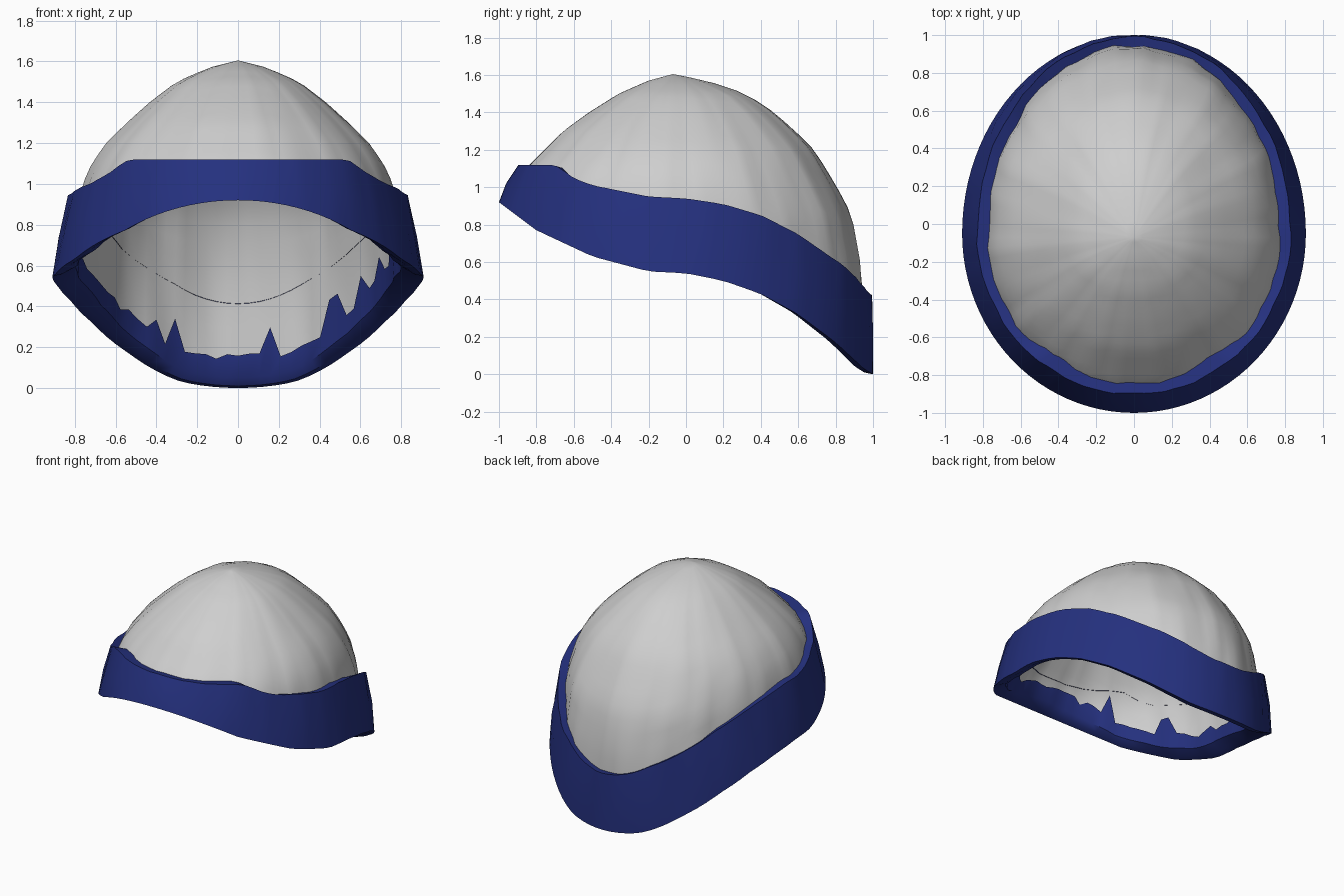
import bpy, math, random

if "Cube" in bpy.data.objects:
    bpy.data.objects.remove(bpy.data.objects["Cube"])

random.seed(4)
SEG, ROWS = 96, 20

# Dome half sizes by height: z, side, back, front (measured from the crown)
DOME = [(0.1, .82, 1.015, .92), (.4, .82, 1.015, .92), (.6, .81, 1.0, .91),
        (.85, .79, .95, .89), (1.0, .755, .87, .85), (1.1, .71, .81, .79),
        (1.2, .64, .75, .69), (1.3, .54, .65, .59), (1.4, .43, .54, .45),
        (1.5, .30, .39, .29), (1.57, .14, .18, .13), (1.605, 0, 0, 0)]
# Cuff edge heights by depth: y, z
LOWER = [(-1, .92), (-.8, .77), (-.5, .63), (-.2, .55), (0, .54), (.2, .5),
         (.4, .43), (.6, .32), (.8, .17), (.95, .03), (1, 0)]
UPPER = [(-.7, 1.12), (-.6, 1.05), (-.5, 1.01), (-.2, .95), (0, .94), (.2, .91),
         (.4, .85), (.6, .75), (.8, .61), (.9, .53), (1, .41)]


def lookup(table, v, col=1):
    v = min(max(v, table[0][0]), table[-1][0])
    for a, b in zip(table, table[1:]):
        if v <= b[0]:
            f = (v - a[0]) / (b[0] - a[0])
            return a[col] + (b[col] - a[col]) * f


def oval(t, rx, back, front, cy):
    s = math.sin(t)
    return rx * math.cos(t), cy + s * (back if s > 0 else front)


def fold(t, z):
    """Soft cloth wrinkles running down from the crown."""
    return (.006 * math.sin(11 * t + 3 * z) + .004 * math.sin(23 * t - 4 * z + 1)
            + .003 * math.sin(37 * t + 2))


def dome_point(t, z, scale=1):
    k = scale * (1 + fold(t, z))
    x, y = oval(t, *[lookup(DOME, z, c) * k for c in (1, 2, 3)], -.07)
    return x, y, z


def low_point(t, scale=1, lift=0):
    x, y = oval(t, .91, 1.05, .95, -.05)
    z = lookup(LOWER, y) + lift
    x, y = oval(t, .91 * scale, 1.05 * scale, .95 * scale, -.05)
    return x, y, z


def top_height(t):
    return lookup(UPPER, oval(t, .83, 1.04, .85, -.05)[1])


def loft(name, rings, mat, cap=None):
    """Skin a list of closed rings, optionally closing the last one to a tip."""
    n = len(rings[0])
    verts = [p for r in rings for p in r]
    faces = [(i * n + j, i * n + (j + 1) % n, (i + 1) * n + (j + 1) % n, (i + 1) * n + j)
             for i in range(len(rings) - 1) for j in range(n)]
    if cap:
        verts.append(cap)
        base = (len(rings) - 1) * n
        faces += [(base + j, base + (j + 1) % n, len(verts) - 1) for j in range(n)]
    mesh = bpy.data.meshes.new(name)
    mesh.from_pydata(verts, [], faces)
    mesh.materials.append(mat)
    ob = bpy.data.objects.new(name, mesh)
    bpy.context.collection.objects.link(ob)
    bpy.context.view_layer.objects.active = ob
    ob.select_set(True)
    bpy.ops.object.shade_smooth_by_angle(angle=math.radians(40))
    ob.select_set(False)


def material(name, rgb):
    m = bpy.data.materials.new(name)
    m.diffuse_color = (*rgb, 1)
    m.use_nodes = True
    m.node_tree.nodes["Principled BSDF"].inputs["Base Color"].default_value = m.diffuse_color
    return m


grey = material("light grey cloth", (.62, .62, .62))
blue = material("navy cloth", (.018, .03, .21))
angles = [2 * math.pi * i / SEG for i in range(SEG)]

# Crown: cloth dome reaching down behind the cuff
rings = []
for i in range(ROWS):
    u = (1 - i / ROWS) ** 1.5
    rings.append([dome_point(t, 1.605 + (low_point(t)[2] + .07 - 1.605) * u) for t in angles])
loft("crown", rings, grey, (0, -.07, 1.605))

# Cuff: ragged inner hem, rolled lower edge, outer wall and top lip
hem, hem_low, rim_in, rim_out, middle, lip_out, lip_in = ([] for _ in range(7))
for t in angles:
    low = low_point(t)[2]
    top = top_height(t)
    spike = random.choice((0, 0, 0, 0, 0, .05, .12)) + random.uniform(-.02, .02)
    hem.append(dome_point(t, low + .15 + spike, .985))
    hem_low.append(dome_point(t, low + .05, .985))
    rim_in.append(low_point(t, .955, .01))
    rim_out.append(low_point(t, 1))
    x, y = oval(t, .83, 1.04, .85, -.05)
    k = 1 + .6 * fold(t, 1)
    lip_out.append((x * k, min(y * k, .995), top))
    a, b = rim_out[-1], lip_out[-1]
    k = 1.008 + .7 * fold(t, 2)
    middle.append(((a[0] + b[0]) / 2 * k, min((a[1] + b[1]) / 2 * k, 1), (a[2] + b[2]) / 2))
    lip_in.append(dome_point(t, top - .01, .99))
loft("cuff", [hem, hem_low, rim_in, rim_out, middle, lip_out, lip_in], blue)
